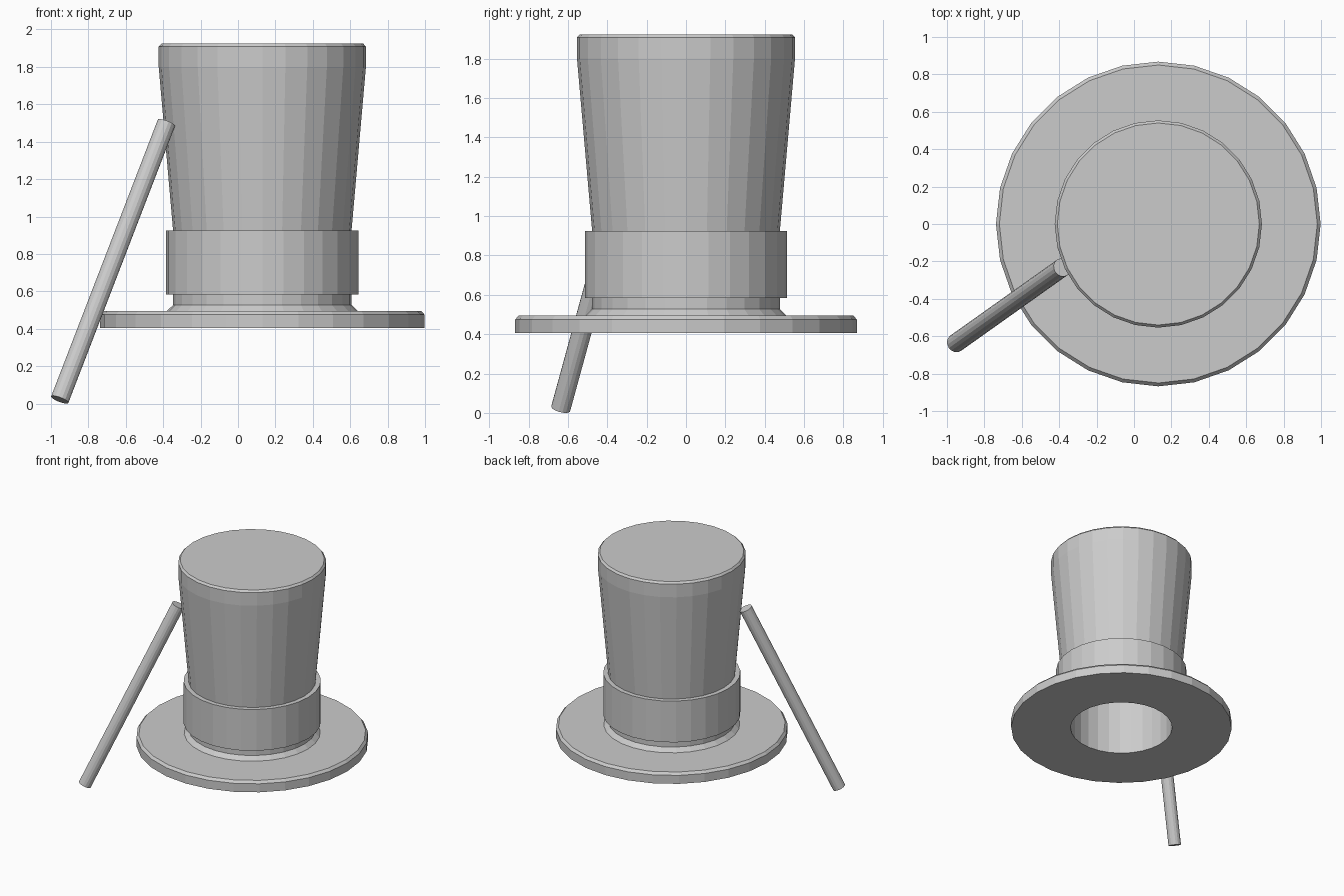
import bpy, bmesh, math
from mathutils import Vector

if "Cube" in bpy.data.objects:
    bpy.data.objects.remove(bpy.data.objects["Cube"])

CENTRE = Vector((0.13, 0, 0))
SIDES = 28


def finish(name, bm):
    bmesh.ops.remove_doubles(bm, verts=bm.verts, dist=1e-5)
    bmesh.ops.recalc_face_normals(bm, faces=bm.faces)
    mesh = bpy.data.meshes.new(name)
    bm.to_mesh(mesh)
    bm.free()
    obj = bpy.data.objects.new(name, mesh)
    bpy.context.collection.objects.link(obj)
    return obj


def lathe(name, profile, closed=False):
    """Spin an (r, z) profile around the vertical axis."""
    bm = bmesh.new()
    verts = [bm.verts.new((r, 0, z)) for r, z in profile]
    edges = [bm.edges.new(pair) for pair in zip(verts, verts[1:])]
    if closed:
        edges.append(bm.edges.new((verts[-1], verts[0])))
    bmesh.ops.spin(bm, geom=verts + edges, cent=(0, 0, 0), axis=(0, 0, 1),
                   angle=math.tau, steps=SIDES, use_merge=True)
    obj = finish(name, bm)
    obj.location = CENTRE
    return obj


def rod(name, start, end, radius, sides):
    """Capped cylinder between two points."""
    bm = bmesh.new()
    axis = end - start
    bmesh.ops.create_cone(bm, cap_ends=True, segments=sides, radius1=radius,
                          radius2=radius, depth=axis.length)
    obj = finish(name, bm)
    obj.location = (start + end) / 2
    obj.rotation_mode = 'QUATERNION'
    obj.rotation_quaternion = axis.to_track_quat('Z', 'Y')
    return obj


# Brim and flared crown, hollow inside
lathe("hat_body", [
    (0, 1.924), (0.54, 1.924), (0.554, 1.908), (0.554, 1.80),
    (0.477, 0.924), (0.477, 0.527), (0.51, 0.495),
    (0.85, 0.495), (0.868, 0.475), (0.868, 0.405),
    (0.40, 0.405), (0.40, 0.924), (0.473, 1.80), (0.473, 1.84), (0, 1.84)])

# Band around the base of the crown
lathe("hat_band", [(0.465, 0.583), (0.514, 0.583),
                   (0.514, 0.924), (0.465, 0.924)], closed=True)

# Cane leaning against the crown
rod("cane", Vector((-0.953, -0.637, 0.021)), Vector((-0.383, -0.232, 1.50)),
    0.05, 16)
